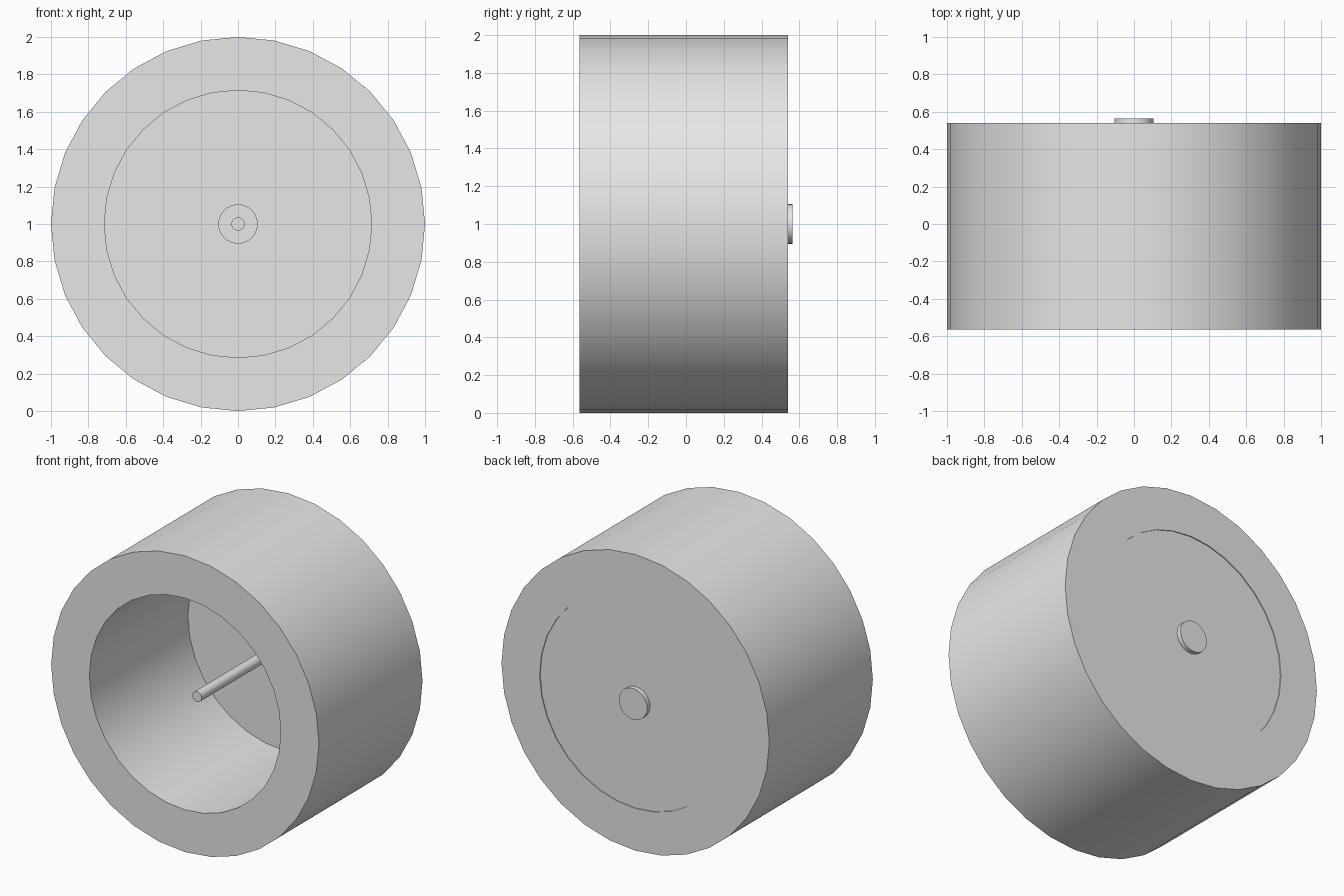
import bpy, bmesh, math

cube = bpy.data.objects.get("Cube")
if cube:
    bpy.data.objects.remove(cube, do_unlink=True)

SIDES = 32
grey = bpy.data.materials.new("light grey")
grey.use_nodes = True
colour = (0.8, 0.8, 0.8, 1)
grey.diffuse_color = colour
grey.node_tree.nodes["Principled BSDF"].inputs["Base Color"].default_value = colour


def lathe(name, profile, closed=False):
    """Turn (radius, y) points around the horizontal axis at z = 1."""
    bm = bmesh.new()
    rings = []
    for r, y in profile:
        ring = []
        for i in range(SIDES):
            a = 2 * math.pi * i / SIDES
            ring.append(bm.verts.new((r * math.cos(a), y, 1 + r * math.sin(a))))
        rings.append(ring)
    pairs = list(zip(rings, rings[1:]))
    if closed:
        pairs.append((rings[-1], rings[0]))
    else:
        bm.faces.new(rings[0])
        bm.faces.new(rings[-1])
    for a, b in pairs:
        for i in range(SIDES):
            j = (i + 1) % SIDES
            bm.faces.new((a[i], a[j], b[j], b[i]))
    bmesh.ops.recalc_face_normals(bm, faces=bm.faces)
    mesh = bpy.data.meshes.new(name)
    bm.to_mesh(mesh)
    bm.free()
    mesh.materials.append(grey)
    obj = bpy.data.objects.new(name, mesh)
    bpy.context.collection.objects.link(obj)
    bpy.ops.object.select_all(action="DESELECT")
    obj.select_set(True)
    bpy.context.view_layer.objects.active = obj
    bpy.ops.object.shade_smooth_by_angle(angle=math.radians(30))
    return obj


FRONT, BACK = -0.565, 0.54
BORE = 0.715

# Thick open drum
lathe("drum_ring", [(1, FRONT), (1, BACK), (BORE, BACK), (BORE, FRONT)], closed=True)
# Back plate, set just inside the rear face
lathe("back_plate", [(BORE, 0.487), (BORE, BACK - 0.006)])
# Hub through the plate, with the thin axle pointing forward
lathe("hub", [(0.105, 0.465), (0.105, 0.565)])
lathe("axle", [(0.035, -0.437), (0.035, 0.48)])
